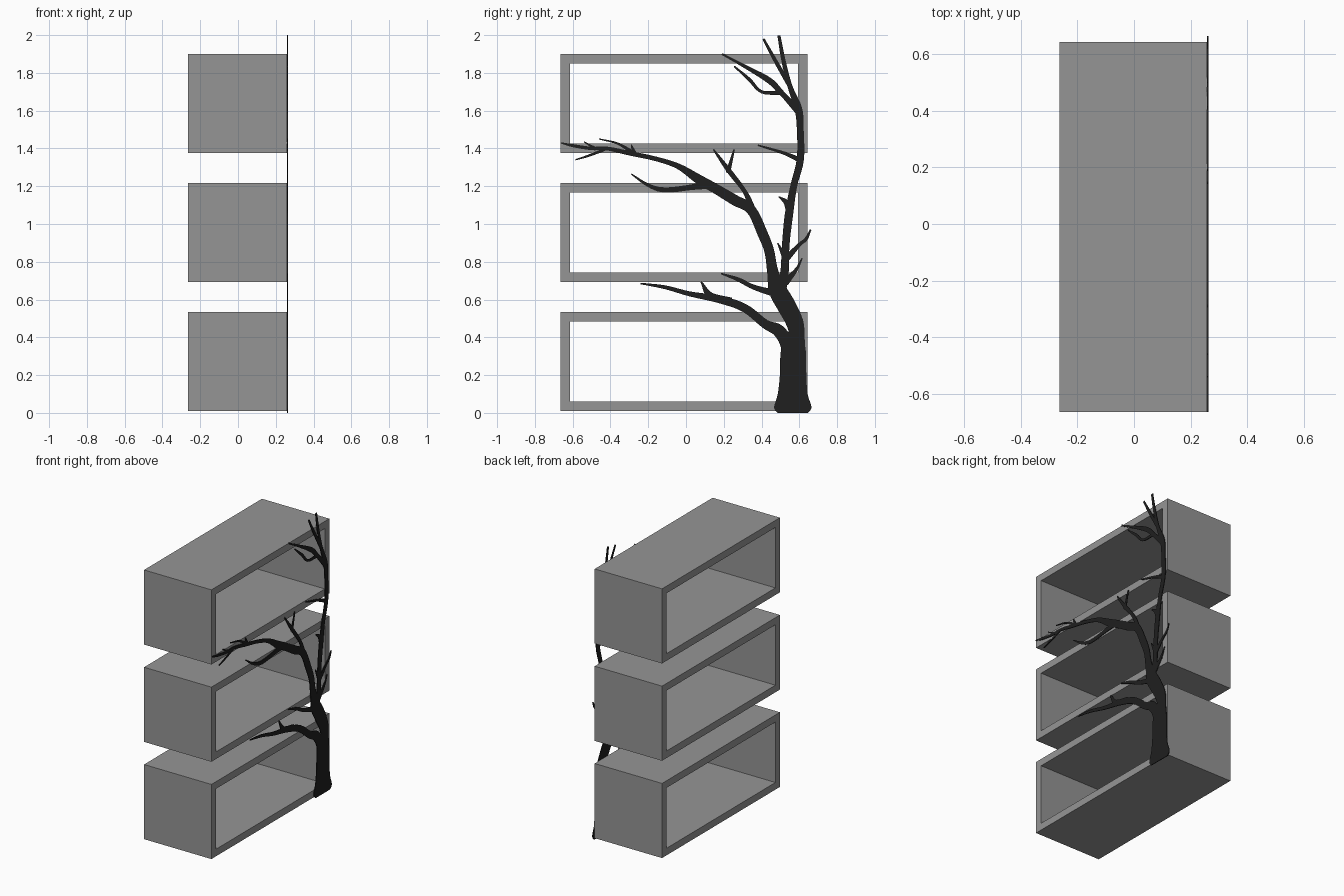
import bpy, bmesh
from mathutils import Vector


def material(name, value):
    m = bpy.data.materials.new(name)
    m.diffuse_color = (value, value, value, 1)
    return m


grey = material("shelf_grey", 0.30)
black = material("tree_black", 0.014)

X0, X1, X2 = -0.264, 0.259, 0.264      # shelf back, shelf front, tree front
Y0, Y1, WALL = -0.665, 0.643, 0.05


def make_object(name, bm, mat):
    bmesh.ops.recalc_face_normals(bm, faces=bm.faces)
    mesh = bpy.data.meshes.new(name)
    bm.to_mesh(mesh)
    bm.free()
    mesh.materials.append(mat)
    obj = bpy.data.objects.new(name, mesh)
    bpy.context.collection.objects.link(obj)


def shelf_box(name, z0, z1):
    """Open rectangular tube with mitred corners."""
    bm = bmesh.new()
    rings = []
    for x, t in ((X0, 0), (X1, 0), (X1, WALL), (X0, WALL)):
        rings.append([bm.verts.new((x, y, z)) for y, z in (
            (Y0 + t, z0 + t), (Y1 - t, z0 + t), (Y1 - t, z1 - t), (Y0 + t, z1 - t))])
    for i in range(4):
        a, b = rings[i], rings[(i + 1) % 4]
        for j in range(4):
            k = (j + 1) % 4
            bm.faces.new((a[j], a[k], b[k], b[j]))
    make_object(name, bm, grey)


def smooth_path(pts, steps=5):
    """Catmull-Rom through (y, z, half width) points."""
    p = [Vector(q) for q in pts]
    p = [2 * p[0] - p[1]] + p + [2 * p[-1] - p[-2]]
    out = []
    for a, b, c, d in zip(p, p[1:], p[2:], p[3:]):
        for i in range(steps):
            t = i / steps
            out.append(0.5 * (2 * b + (c - a) * t + (2 * a - 5 * b + 4 * c - d) * t * t
                              + (3 * b - a - 3 * c + d) * t ** 3))
    return out + [p[-2]]


def branch(name, *pts):
    """Thin flat plate following a tapering path."""
    path = smooth_path(pts)
    bm = bmesh.new()
    rings = []
    for i, q in enumerate(path):
        d = path[min(i + 1, len(path) - 1)] - path[max(i - 1, 0)]
        n = Vector((-d.y, d.x)).normalized() * max(q.z, 0.002)
        rings.append([bm.verts.new((x, q.x + s * n.x, q.y + s * n.y))
                      for x, s in ((X1, -1), (X1, 1), (X2, 1), (X2, -1))])
    for a, b in zip(rings, rings[1:]):
        for j in range(4):
            k = (j + 1) % 4
            bm.faces.new((a[j], a[k], b[k], b[j]))
    bm.faces.new(rings[0])
    bm.faces.new(rings[-1][::-1])
    make_object(name, bm, black)


# Three stacked shelves
for label, z in (("lower", 0.01), ("middle", 0.693), ("upper", 1.376)):
    shelf_box(label + "_shelf", z, z + 0.524)

# Trunk and its long left-reaching limb
branch("trunk", (.565, 0, .08), (.565, .03, .099), (.565, .1, .079), (.567, .2, .07),
       (.569, .33, .066), (.585, .41, .043), (.575, .48, .046), (.53, .57, .05),
       (.485, .65, .047), (.46, .74, .03))
branch("left_limb", (.475, .67, .04), (.455, .77, .028), (.44, .86, .026), (.405, .95, .027),
       (.345, 1.075, .026), (.257, 1.127, .028), (.16, 1.185, .026), (.07, 1.235, .025),
       (-.04, 1.305, .015), (-.16, 1.345, .012), (-.30, 1.375, .012), (-.42, 1.40, .01),
       (-.5, 1.40, .009), (-.6, 1.415, .008), (-.665, 1.43, .003))
# Tall right limb
branch("right_limb", (.49, .62, .035), (.52, .73, .023), (.528, .89, .02), (.545, 1.05, .022),
       (.57, 1.2, .018), (.605, 1.34, .019), (.605, 1.5, .018), (.595, 1.61, .02),
       (.55, 1.73, .013), (.515, 1.87, .011), (.492, 1.998, .008))
# Low branch from the trunk
branch("low_branch", (.54, .25, .035), (.535, .36, .035), (.49, .435, .033), (.42, .47, .024),
       (.31, .555, .022), (.18, .60, .02), (.02, .63, .013), (-.11, .665, .01), (-.24, .685, .004))
branch("low_fork", (.24, .59, .02), (.13, .62, .018), (.08, .695, .004))
branch("low_twig", (.48, .63, .02), (.36, .665, .013), (.28, .705, .011), (.185, .738, .004))

# Crown branches
branch("crown_tip", (.55, 1.73, .012), (.47, 1.87, .01), (.41, 1.98, .006))
branch("crown_branch", (.60, 1.59, .018), (.51, 1.69, .014), (.44, 1.76, .016),
       (.31, 1.835, .009), (.19, 1.90, .005))
branch("crown_fork", (.50, 1.695, .012), (.40, 1.70, .008), (.335, 1.765, .009), (.255, 1.835, .004))
branch("upper_twig", (.61, 1.335, .014), (.52, 1.375, .009), (.38, 1.417, .004))

# Twigs along the right limb
branch("spur_twig", (.55, 1.07, .022), (.53, 1.115, .014), (.49, 1.145, .003))
branch("right_twig", (.525, .81, .018), (.60, .89, .01), (.635, .92, .009), (.66, .97, .004))
branch("short_twig", (.525, .82, .016), (.485, .90, .003))
branch("lower_right_twig", (.525, .69, .02), (.585, .76, .009), (.615, .82, .003))

# Twigs along the left limb
branch("under_branch", (.12, 1.21, .024), (.03, 1.195, .015), (-.11, 1.18, .014),
       (-.20, 1.205, .009), (-.29, 1.265, .003))
branch("raised_twig", (.355, 1.06, .022), (.315, 1.165, .012), (.225, 1.285, .013), (.145, 1.395, .004))
branch("raised_fork", (.222, 1.27, .012), (.235, 1.32, .009), (.255, 1.395, .004))
branch("tip_upper_twig", (-.26, 1.365, .012), (-.36, 1.425, .006), (-.46, 1.45, .003))
branch("tip_lower_twig", (-.43, 1.395, .008), (-.52, 1.36, .006), (-.585, 1.34, .003))
branch("tip_spur", (-.27, 1.365, .014), (-.29, 1.42, .003))
branch("end_spur", (-.48, 1.40, .008), (-.54, 1.435, .003))
